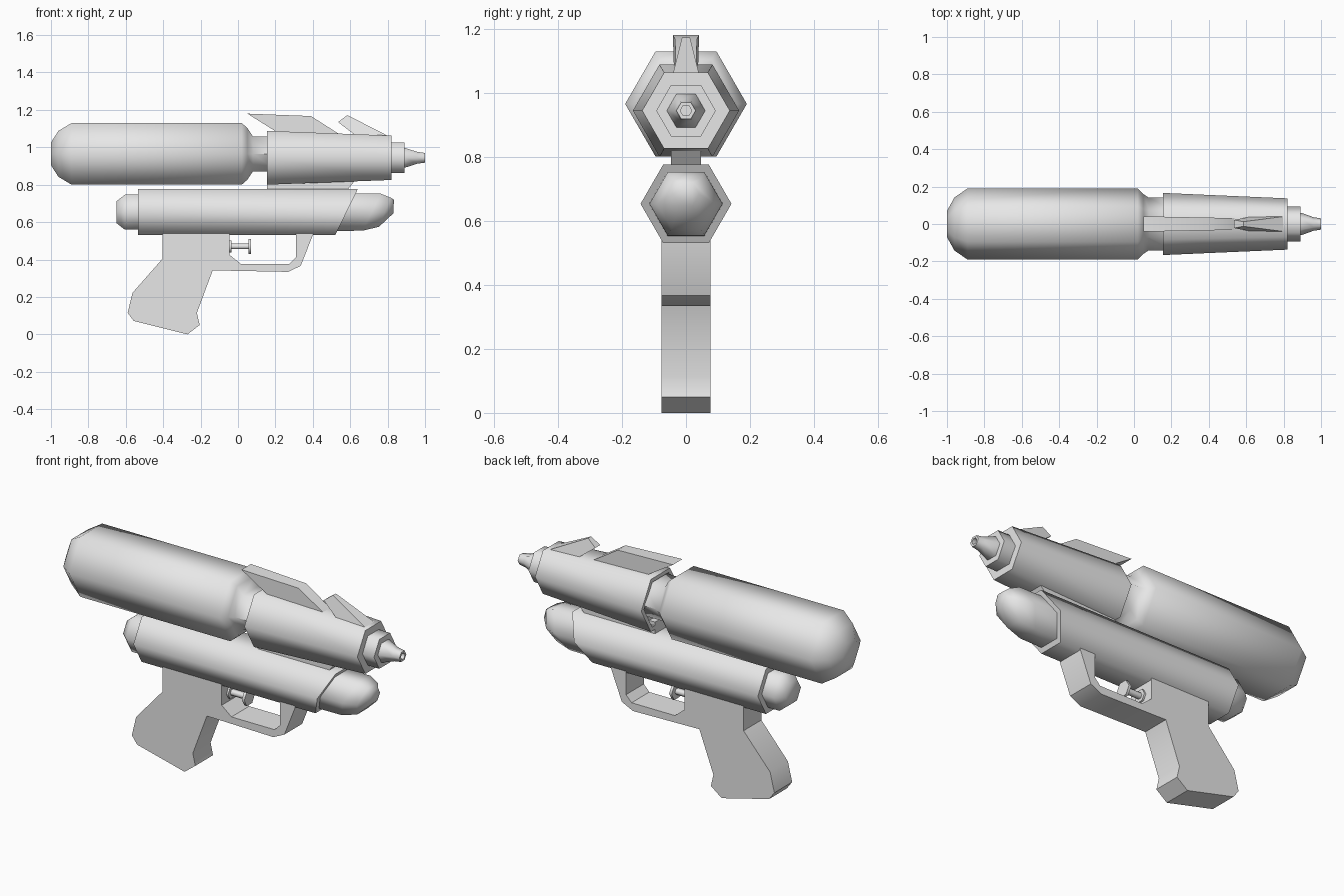
import bpy, bmesh, math

cube = bpy.data.objects.get("Cube")
if cube:
    bpy.data.objects.remove(cube, do_unlink=True)

grey = bpy.data.materials.new("light grey plastic")
grey.use_nodes = True
colour = (0.8, 0.8, 0.8, 1)
grey.diffuse_color = colour
grey.node_tree.nodes["Principled BSDF"].inputs["Base Color"].default_value = colour


def finish(name, bm, angle):
    """Turn a bmesh into a shaded object."""
    bmesh.ops.recalc_face_normals(bm, faces=bm.faces)
    mesh = bpy.data.meshes.new(name)
    bm.to_mesh(mesh)
    bm.free()
    mesh.materials.append(grey)
    obj = bpy.data.objects.new(name, mesh)
    bpy.context.collection.objects.link(obj)
    bpy.ops.object.select_all(action='DESELECT')
    obj.select_set(True)
    bpy.context.view_layer.objects.active = obj
    bpy.ops.object.shade_smooth_by_angle(angle=math.radians(angle))
    return obj


def hex_loft(name, sections, height, angle=62):
    """Hexagonal tube along x. Section: x, radius, slant, centre height shift, width factor."""
    bm = bmesh.new()
    rings = []
    for section in sections:
        x, radius, slant, shift, wide = (tuple(section) + (0, 0, 1)[len(section) - 2:])
        ring = []
        for i in range(6):
            a = i * math.pi / 3
            dz = radius * math.sin(a)
            ring.append(bm.verts.new((x + slant * dz, wide * radius * math.cos(a),
                                      height + shift + dz)))
        rings.append(ring)
    for a, b in zip(rings, rings[1:]):
        for i in range(6):
            j = (i + 1) % 6
            bm.faces.new((a[i], a[j], b[j], b[i]))
    bm.faces.new(rings[0])
    bm.faces.new(rings[-1])
    return finish(name, bm, angle)


def plate(name, outline, half_width, angle=35):
    """Extrude an x-z outline across y; half_width is a function of x and z."""
    bm = bmesh.new()
    sides = [[bm.verts.new((x, s * half_width(x, z), z)) for x, z in outline]
             for s in (-1, 1)]
    n = len(outline)
    for side in sides:
        bm.faces.new(side)
    for i in range(n):
        j = (i + 1) % n
        bm.faces.new((sides[0][i], sides[0][j], sides[1][j], sides[1][i]))
    return finish(name, bm, angle)


# Water tank with its rounded end and neck
hex_loft("water_tank", [(-1, .07), (-.96, .142), (-.89, .19), (.02, .19), (.05, .16),
                        (.08, .108, 0, 0, 1.3), (.21, .108, 0, 0, 1.3)], .965)

# Tapered barrel with a recessed rear, collar and hollow nozzle
AXIS = .944
hex_loft("barrel", [(.19, .142), (.155, .142), (.155, .166), (.82, .137)], AXIS)
hex_loft("barrel_collar", [(.8, .093), (.89, .093)], AXIS)
hex_loft("nozzle", [(.88, .06), (.895, .06), (.96, .036), (1, .03), (1, .018), (.95, .018)], AXIS)

# Lower body, cut at a slant, with a rear cap and a rounded nose
BODY = .653
hex_loft("lower_body", [(-.535, .142), (.58, .142, .49)], BODY)
hex_loft("rear_cap", [(-.65, .067), (-.605, .108), (-.52, .108)], BODY)
hex_loft("front_nose", [(.5, .116, .49), (.715, .114, .5), (.785, .09, .4),
                        (.832, .042, .05, .03)], BODY)

# Rib joining the barrel to the lower body
plate("joining_rib", [(.155, .76), (.575, .76), (.64, .84), (.155, .84)], lambda x, z: .047)

# Sights on top
plate("rear_fin", [(.05, 1.18), (.39, 1.167), (.55, 1.065), (.21, 1.08)],
      lambda x, z: .042 - .02 * x)
plate("front_sight", [(.535, 1.135), (.585, 1.172), (.8, 1.062), (.63, 1.062)],
      lambda x, z: .04 - .25 * (z - 1.062))

# Grip and trigger guard in one outline
plate("grip_and_guard", [(-.403, .56), (-.403, .405), (-.564, .222), (-.59, .115),
                         (-.558, .072), (-.27, 0), (-.205, .05), (-.22, .115),
                         (-.135, .342), (.268, .334), (.335, .366), (.4, .53), (.4, .56),
                         (.31, .56), (.31, .412), (.276, .377), (.014, .377),
                         (-.045, .425), (-.045, .56)], lambda x, z: .077)

# Trigger: base, stem and button
hex_loft("trigger", [(-.06, .036), (-.035, .036), (-.035, .017), (.055, .017),
                     (.055, .046), (.07, .046)], .47)
